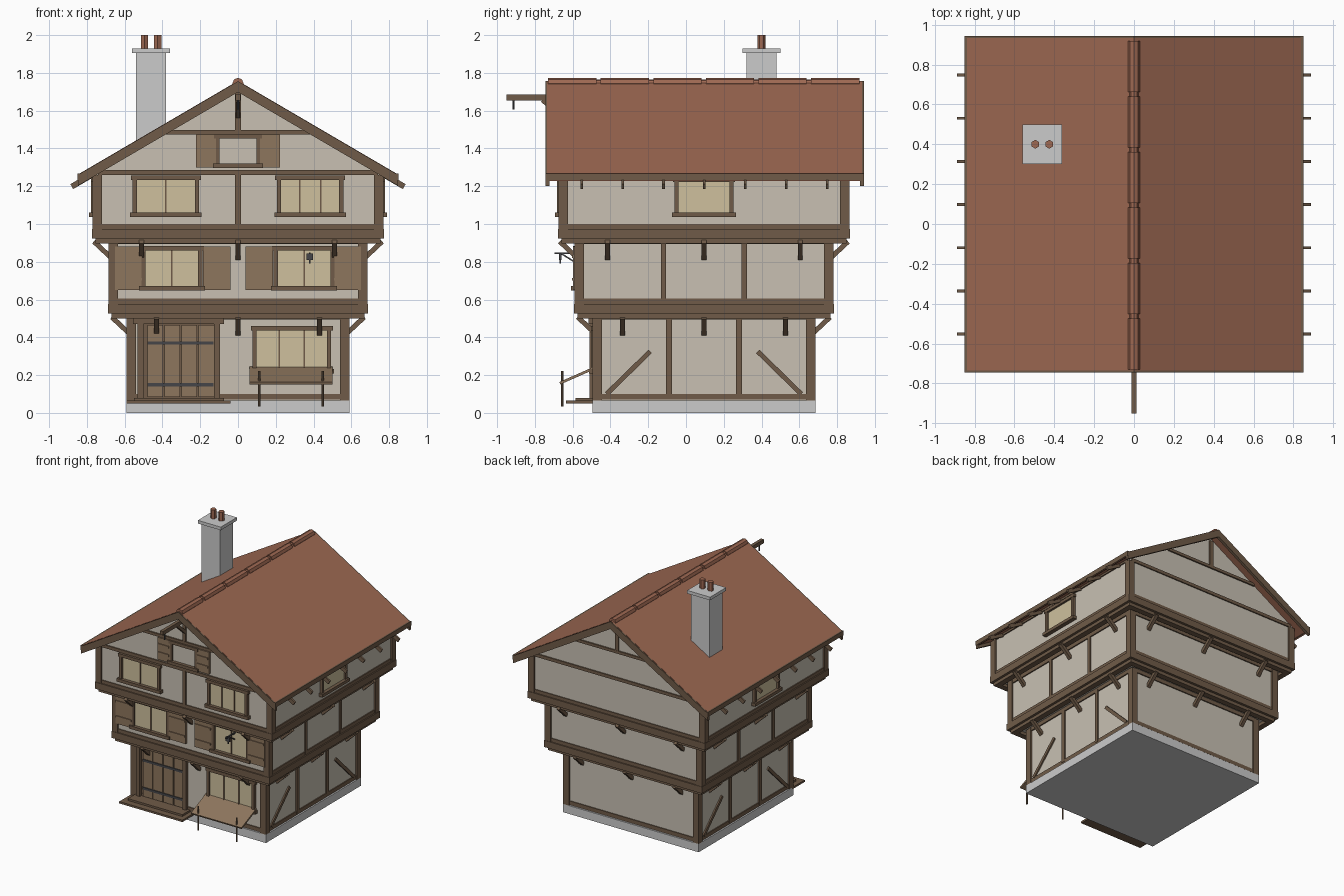
import bpy, bmesh, math
from mathutils import Vector, Matrix

if "Cube" in bpy.data.objects:
    bpy.data.objects.remove(bpy.data.objects["Cube"])

CY = 0.095  # centre of the house in y (sign beam sticks out in front)

def mat(name, *c):
    m = bpy.data.materials.new(name)
    m.diffuse_color = (*c, 1)
    m.use_nodes = True
    m.node_tree.nodes["Principled BSDF"].inputs["Base Color"].default_value = m.diffuse_color
    return m

TIMBER = mat("timber", 0.16, 0.105, 0.065)
WOOD = mat("light_wood", 0.27, 0.18, 0.11)
PLASTER = mat("plaster", 0.58, 0.53, 0.45)
GLASS = mat("glass", 0.62, 0.53, 0.34)
TILE = mat("roof_tile", 0.34, 0.14, 0.085)
IRON = mat("iron", 0.06, 0.06, 0.065)

def finish(name, bm, m):
    bmesh.ops.recalc_face_normals(bm, faces=bm.faces)
    me = bpy.data.meshes.new(name)
    bm.to_mesh(me)
    bm.free()
    if m:
        me.materials.append(m)
    ob = bpy.data.objects.new(name, me)
    bpy.context.collection.objects.link(ob)
    return ob

def box(name, x0, x1, y0, y1, z0, z1, m):
    bm = bmesh.new()
    bmesh.ops.create_cube(bm, size=1, matrix=Matrix.Translation(((x0+x1)/2, (y0+y1)/2, (z0+z1)/2))
                          @ Matrix.Diagonal((abs(x1-x0), abs(y1-y0), z1-z0, 1)))
    return finish(name, bm, m)

def beam(name, p, q, w, h, m):
    """Straight bar from p to q, w wide and h deep."""
    p, q = Vector(p), Vector(q)
    d = q - p
    bm = bmesh.new()
    bmesh.ops.create_cube(bm, size=1, matrix=Matrix.Translation((p+q)/2)
                          @ d.to_track_quat('Y', 'Z').to_matrix().to_4x4()
                          @ Matrix.Diagonal((w, d.length, h, 1)))
    return finish(name, bm, m)

def rod(name, p, q, r, sides, m):
    p, q = Vector(p), Vector(q)
    d = q - p
    bm = bmesh.new()
    bmesh.ops.create_cone(bm, cap_ends=True, segments=sides, radius1=r, radius2=r, depth=d.length,
                          matrix=Matrix.Translation((p+q)/2) @ d.to_track_quat('Z', 'Y').to_matrix().to_4x4())
    return finish(name, bm, m)

def prism(name, pts, y0, y1, m):
    """Extrude an xz profile along y."""
    bm = bmesh.new()
    f = bm.faces.new([bm.verts.new((x, y0, z)) for x, z in pts])
    g = bmesh.ops.extrude_face_region(bm, geom=[f])["geom"]
    bmesh.ops.translate(bm, vec=(0, y1-y0, 0), verts=[v for v in g if isinstance(v, bmesh.types.BMVert)])
    return finish(name, bm, m)

# Side coordinates: k = 0 front, 1 right, 2 back, 3 left; u along the wall, d outward
def at(k, u, d, z):
    x, y = [(u, -d), (d, u), (-u, d), (-d, -u)][k]
    return (x, CY + y, z)

def sbox(k, name, u0, u1, d0, d1, z0, z1, m=TIMBER):
    a, b = at(k, u0, d0, z0), at(k, u1, d1, z1)
    return box(name, min(a[0], b[0]), max(a[0], b[0]), min(a[1], b[1]), max(a[1], b[1]), z0, z1, m)

def window(k, u, w, z0, z1, d, panes, fill=GLASS):
    sbox(k, "window_pane", u-w, u+w, d-.02, d+.006, z0, z1, fill)
    for s in (-1, 1):
        sbox(k, "window_jamb", u+s*w-.011, u+s*w+.011, d-.02, d+.02, z0, z1)
    sbox(k, "window_head", u-w-.02, u+w+.02, d-.02, d+.022, z1-.012, z1+.012)
    sbox(k, "window_sill", u-w-.025, u+w+.025, d-.02, d+.032, z0-.012, z0+.012)
    for i in range(1, panes):
        c = u - w + 2*w*i/panes
        sbox(k, "mullion", c-.004, c+.004, d, d+.012, z0, z1)

def shutter(u0, u1, z0, z1, d):
    sbox(0, "shutter", u0, u1, d, d+.02, z0, z1, WOOD)
    for z in (z0+.05, z1-.06):
        sbox(0, "shutter_batten", u0+.005, u1-.005, d+.02, d+.027, z, z+.015, WOOD)

# Plinth and plaster storeys
box("plinth", -.59, .59, CY-.59, CY+.59, 0, .065, None)
W = [.577, .672, .757]
box("ground_wall", -W[0], W[0], CY-W[0], CY+W[0], .06, .53, PLASTER)
box("middle_wall", -W[1], W[1], CY-W[1], CY+W[1], .53, .93, PLASTER)
prism("upper_wall", [(-W[2], .93), (W[2], .93), (W[2], 1.275), (0, 1.72), (-W[2], 1.275)],
      CY-W[2], CY+W[2], PLASTER)

# Timber frame: corner posts, sills, plates and jetty beams
FLOORS = [(.59, .065, .52), (.685, .55, .92), (.77, .95, 1.26)]
for i, (h, z0, z1) in enumerate(FLOORS):
    for sx in (-1, 1):
        for sy in (-1, 1):
            x, y = sx*(h-.025), CY+sy*(h-.025)
            box("corner_post", x-.025, x+.025, y-.025, y+.025, z0, z1, TIMBER)
    sill = [(.07, .1), (.575, .605), (.97, 1.0)][i]
    plate = [(.495, .525), (.895, .925), (1.26, 1.285)][i]
    for k in range(4):
        sbox(k, "sill_beam", -h+.04, h-.04, h-.05, h-.006, *sill)
        sbox(k, "top_plate", -h+.03, h-.03, h-.05, h-.004, *plate)
        if i:
            zb = (.525, .922)[i-1]
            sbox(k, "jetty_beam", -h-.003, h+.003, h-.05, h+.003, zb, zb+.052)
            sbox(k, "jetty_under_beam", -h+.016, h-.016, h-.06, h-.016, zb-.025, zb)

# Jetty braces on all four sides
for h, zt, us in ((.59, .505, .432), (.685, .905, .51)):
    for k in range(4):
        for u in (-us, 0, us):
            beam("jetty_brace", at(k, u, h-.015, zt-.085), at(k, u, h+.078, zt+.002), .026, .026, TIMBER)

# Side wall studs and diagonal braces
for k in (1, 3):
    for s in (-1, 1):
        sbox(k, "ground_stud", s*.185-.016, s*.185+.016, .56, .587, .08, .51)
        sbox(k, "middle_stud", s*.214-.014, s*.214+.014, .66, .681, .58, .91)
        beam("wall_brace", at(k, s*.515, .575, .1), at(k, s*.285, .575, .325), .025, .025, TIMBER)
    window(k, 0, .145, 1.05, 1.235, W[2], 1)

# Gable framing
for k in (0, 2):
    sbox(k, "collar_beam", -.4, .4, .74, .768, 1.475, 1.497)
    sbox(k, "king_post", -.015, .015, .74, .767, 1.49, 1.7)
sbox(0, "centre_stud", -.015, .015, .74, .767, 1.0, 1.265)

# Front windows and shutters
for s in (-1, 1):
    window(0, s*.35, .15, .66, .872, W[1], 2)
    window(0, s*.382, .165, 1.05, 1.245, W[2], 3 if s > 0 else 2)
    for c in (-.232, .232):
        shutter(s*.345+c-.073, s*.345+c+.073, .65, .88, W[1])
    shutter(s*.17-.053, s*.17+.053, 1.3, 1.475, W[2])
window(0, 0, .108, 1.308, 1.465, W[2], 1, PLASTER)
window(0, .285, .197, .22, .447, W[0], 3)

# Shop counter with legs
beam("shop_counter", (.28, -.48, .24), (.28, -.668, .157), .44, .014, WOOD)
for x in (.113, .448):
    rod("counter_leg", (x, -.655, .035), (x, -.655, .222), .006, 8, TIMBER)

# Door
sbox(0, "door_recess", -.5, -.1, .56, .582, .08, .48)
for i in range(4):
    u = -.48 + i*.09
    sbox(0, "door_plank", u, u+.083, .57, .594, .085, .465, WOOD)
for z in (.37, .15):
    sbox(0, "door_strap", -.48, -.13, .59, .6, z-.009, z+.009, IRON)
for u in (-.515, -.112):
    sbox(0, "door_post", u-.016, u+.016, .56, .605, .07, .48)
sbox(0, "door_lintel", -.555, -.075, .56, .612, .47, .505)
sbox(0, "upper_step", -.55, -.075, .57, .68, .065, .08)
sbox(0, "lower_step", -.59, -.04, .57, .73, .05, .065)

# Small iron wall bracket on the middle floor
beam("bracket_arm", (.38, -.57, .845), (.38, -.695, .845), .01, .01, IRON)
beam("bracket_strut", (.38, -.575, .79), (.38, -.66, .843), .008, .008, IRON)
beam("bracket_drop", (.38, -.665, .845), (.38, -.665, .79), .008, .008, IRON)
box("bracket_plate", .363, .397, -.672, -.658, .81, .845, IRON)

# Roof: sloped slabs, barge boards, eave boards, rafter tails
def chevron(top, thick, xe):
    s = .585
    return [(-xe, top-s*xe), (0, top), (xe, top-s*xe),
            (xe, top-s*xe-thick), (0, top-thick), (-xe, top-s*xe-thick)]

Y0, Y1 = CY-.84, CY+.847
prism("roof_tiles", chevron(1.758, .035, .845), Y0+.01, Y1-.01, TILE)
for y in (Y0, Y1-.022):
    prism("barge_board", chevron(1.756, .058, .848), y, y+.022, TIMBER)
for s in (-1, 1):
    box("eave_board", s*.833, s*.85, Y0, Y1, 1.232, 1.268, TIMBER)
    for i in range(7):
        y = -.552 + i*.2165
        beam("rafter_tail", (s*.70, y, 1.303), (s*.88, y, 1.198), .014, .03, TIMBER)

# Ridge tiles with a thinner core
rod("ridge_core", (0, -.72, 1.744), (0, .91, 1.744), .022, 8, TILE)
for i in range(6):
    y = -.73 + i*.2785
    rod("ridge_tile", (0, y, 1.744), (0, y+.255, 1.744), .03, 8, TILE)

# Chimney
box("chimney_stack", -.54, -.38, .32, .48, 1.35, 1.91, None)
box("chimney_cap", -.56, -.36, .3, .5, 1.905, 1.93, None)
for x in (-.495, -.425):
    rod("chimney_pot", (x, .4, 1.925), (x, .4, 2.0), .022, 6, TILE)

# Hoist beam in the gable
box("hoist_beam", -.013, .013, -.95, -.65, 1.655, 1.685, TIMBER)
rod("hoist_hook", (0, -.913, 1.605), (0, -.913, 1.66), .006, 8, IRON)
beam("hoist_strut", (0, -.665, 1.57), (0, -.76, 1.655), .022, .022, TIMBER)
